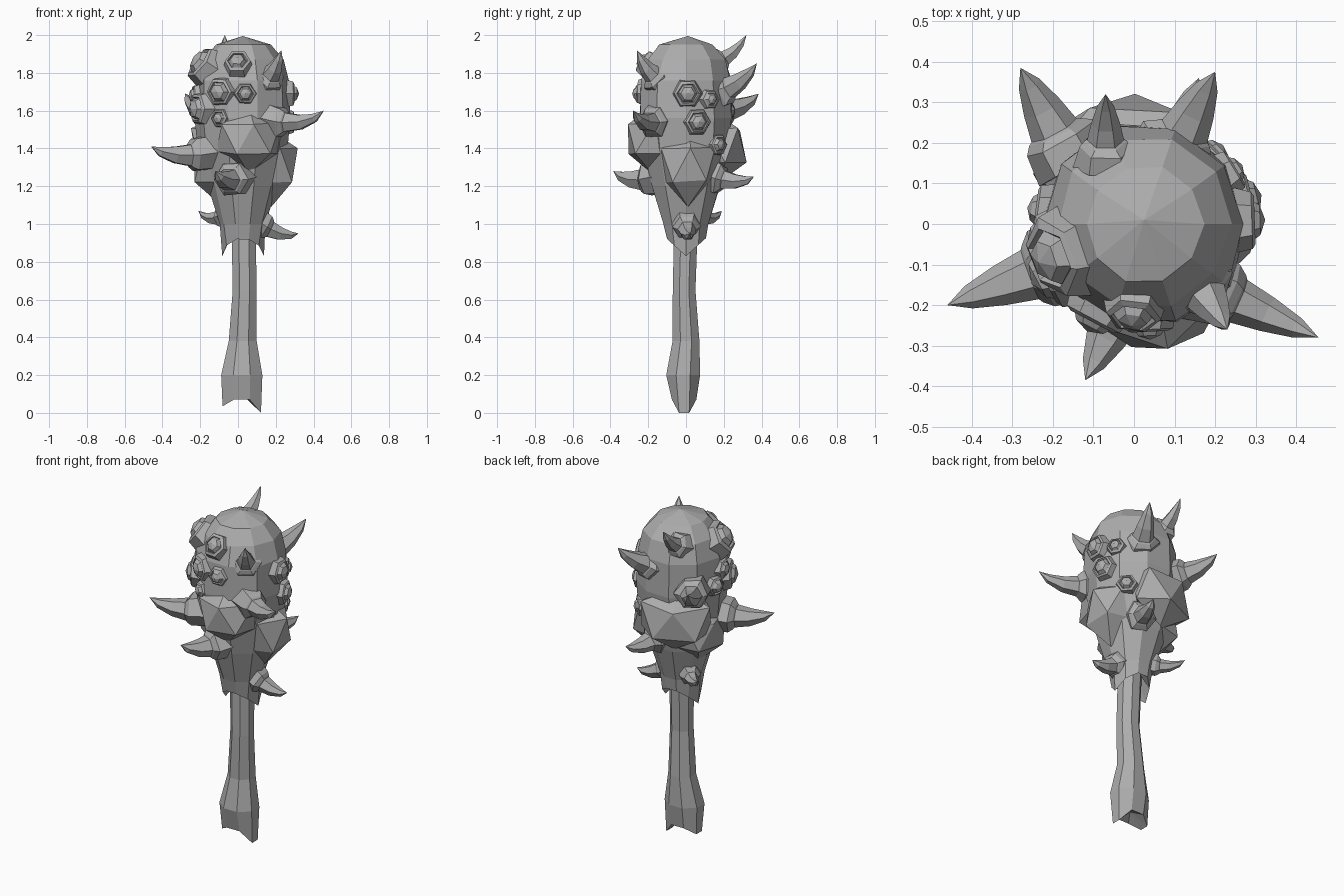
import bpy
import bmesh
import random
from math import cos, sin, pi, radians, atan2
from mathutils import Vector, Matrix

random.seed(4)
old = bpy.data.objects.get("Cube")
if old:
    bpy.data.objects.remove(old, do_unlink=True)

grey = bpy.data.materials.new("plain_grey")
grey.use_nodes = True
tone = (0.42, 0.42, 0.42, 1)
grey.diffuse_color = tone
grey.node_tree.nodes["Principled BSDF"].inputs["Base Color"].default_value = tone

AXIS_X = 0.025
UP = Vector((0, 0, 1))


def finish(name, bm):
    """Clean the mesh and add it to the scene with flat faces."""
    bmesh.ops.remove_doubles(bm, verts=bm.verts, dist=0.0005)
    bmesh.ops.recalc_face_normals(bm, faces=bm.faces)
    mesh = bpy.data.meshes.new(name)
    bm.to_mesh(mesh)
    bm.free()
    mesh.materials.append(grey)
    obj = bpy.data.objects.new(name, mesh)
    bpy.context.collection.objects.link(obj)
    return obj


def loft(name, rings):
    """Skin a list of equal-length point rings; a zero-size ring makes a point."""
    bm = bmesh.new()
    loops = [[bm.verts.new(p) for p in ring] for ring in rings]
    count = len(loops[0])
    for low, high in zip(loops, loops[1:]):
        for i in range(count):
            j = (i + 1) % count
            bm.faces.new((low[i], low[j], high[j], high[i]))
    bm.faces.new(loops[0])
    bm.faces.new(loops[-1])
    return finish(name, bm)


def ring(center, direction, radius, sides, wobble=0.0):
    """Polygon of points around a centre, facing a direction."""
    turn = direction.to_track_quat('Z', 'Y')
    points = []
    for i in range(sides):
        a = 2 * pi * i / sides
        r = radius * (1 + random.uniform(-wobble, wobble))
        points.append(center + turn @ Vector((r * cos(a), r * sin(a), 0)))
    return points


# Handle: an eight-sided shaft with a swollen, broken-off end
def handle():
    sides = 8
    profile = [(0.2, 0.02, -0.015, 0.118, 0.097), (0.38, 0.025, 0, 0.08, 0.077),
               (0.65, 0.035, -0.01, 0.068, 0.065), (1.0, 0.03, 0, 0.07, 0.068)]
    angles = [2 * pi * (i + 0.5) / sides for i in range(sides)]
    rim = []
    for a in angles:
        c = cos(a)
        z = 0.07 if abs(c) < 0.5 else (0.0 if c > 0 else 0.035)
        rim.append(Vector((0.02 + 0.11 * c, -0.01 + 0.07 * sin(a), z)))
    rings = [[Vector((0.02, -0.01, 0.1))] * sides, rim]
    for z, cx, cy, rx, ry in profile:
        rings.append([Vector((cx + rx * cos(a), cy + ry * sin(a), z)) for a in angles])
    loft("handle", rings)


# Head: a ten-sided tapering mass with a ragged lower edge
HEAD = [(1.0, 0.123), (1.2, 0.185), (1.4, 0.24), (1.56, 0.257),
        (1.76, 0.25), (1.87, 0.214), (1.95, 0.145)]


def head_radius(z):
    for (z0, r0), (z1, r1) in zip(HEAD, HEAD[1:]):
        if z <= z1:
            return r0 + (r1 - r0) * (z - z0) / (z1 - z0)
    return HEAD[-1][1]


def head():
    sides = 10
    rings = [ring(Vector((AXIS_X, 0, 0.97)), UP, 0.055, sides)]
    ragged = ring(Vector((AXIS_X, 0, 0.83)), UP, 0.108, sides, 0.05)
    for p in ragged:
        p.z += abs(p.y) * 0.9
    rings.append(ragged)
    for z, r in HEAD:
        rings.append(ring(Vector((AXIS_X, 0, z)), UP, r, sides, 0.03))
    rings.append([Vector((AXIS_X, 0.01, 1.995))] * sides)
    loft("head", rings)


# Burls: faceted swellings around the middle of the head, longer downwards
def burl(name, center, size):
    bm = bmesh.new()
    bmesh.ops.create_icosphere(bm, subdivisions=1, radius=1)
    for v in bm.verts:
        if v.co.z < 0:
            v.co.z *= 1.35
    facing = Matrix.Rotation(atan2(center[1], center[0] - AXIS_X), 4, 'Z')
    place = Matrix.Translation(center) @ facing @ Matrix.Diagonal((*size, 1))
    bmesh.ops.transform(bm, matrix=place, verts=bm.verts)
    for v in bm.verts:
        v.co += Vector([random.uniform(-0.01, 0.01) for _ in range(3)])
    finish(name, bm)


# Horns: a chunky collar with an upturned, tapering spike
def horn(name, base, tip, radius, sag=0.05):
    base, tip = Vector(base), Vector(tip)
    bend = base.lerp(tip, 0.65) - UP * sag
    sides = 6
    steps = [(-0.15, 1.55), (0.11, 1.45), (0.18, 1.1), (0.2, 0.95),
             (0.45, 0.74), (0.75, 0.43), (1.0, 0.0)]
    rings = []
    for t, scale in steps:
        point = base * (1 - t) ** 2 + bend * 2 * t * (1 - t) + tip * t * t
        tangent = (bend - base) * (1 - t) + (tip - bend) * t
        wobble = 0.1 if t < 0.15 else 0.0
        rings.append(ring(point, tangent, radius * scale, sides, wobble))
    loft(name, rings)


# Studs: a raised rim, a shallow groove and a pointed centre
def stud(name, degrees, z, radius):
    a = radians(degrees)
    outward = Vector((cos(a), sin(a), 0))
    center = Vector((AXIS_X, 0, z)) + outward * (head_radius(z) - 0.01)
    normal = outward + UP * (0.7 if z > 1.8 else 0.0)
    normal.normalize()
    steps = [(1.2, -0.5), (1.0, 0.32), (0.8, 0.42), (0.72, 0.3),
             (0.52, 0.6), (0.0, 0.78)]
    loft(name, [ring(center + normal * h * radius, normal, r * radius, 6, 0.05)
                for r, h in steps])


handle()
head()

burl("front_burl", (0.06, -0.17, 1.47), (0.155, 0.19, 0.15))
burl("left_burl", (0.17, 0.01, 1.33), (0.16, 0.16, 0.17))
burl("back_burl", (-0.05, 0.16, 1.43), (0.155, 0.23, 0.16))
burl("right_burl", (-0.11, 0.03, 1.32), (0.14, 0.18, 0.15))

horns = {
    "right_horn": ((-0.19, -0.1, 1.37), (-0.46, -0.2, 1.41), 0.068),
    "left_horn": ((0.19, -0.16, 1.55), (0.455, -0.28, 1.6), 0.06, 0.075),
    "front_low_horn": ((-0.02, -0.18, 1.24), (-0.12, -0.385, 1.28), 0.066),
    "front_top_horn": ((0.16, -0.15, 1.77), (0.23, -0.26, 1.92), 0.056),
    "back_top_horn": ((-0.07, 0.17, 1.86), (-0.07, 0.32, 2.0), 0.048),
    "back_left_horn": ((0.1, 0.18, 1.7), (0.2, 0.375, 1.85), 0.066),
    "back_right_horn": ((-0.17, 0.18, 1.6), (-0.28, 0.385, 1.69), 0.066),
    "back_low_horn": ((0.09, 0.15, 1.25), (0.16, 0.36, 1.25), 0.058),
    "left_small_horn": ((0.12, 0, 1.0), (0.32, 0.02, 0.95), 0.052),
    "right_small_horn": ((-0.07, 0.07, 1.04), (-0.21, 0.19, 1.07), 0.042),
}
for name, shape in horns.items():
    horn(name, *shape)

studs = {
    "front_top_stud": (-97, 1.85, 0.068),
    "front_middle_stud": (-118, 1.7, 0.074),
    "front_left_stud": (-87, 1.69, 0.055),
    "front_right_stud": (-152, 1.61, 0.088),
    "front_low_stud": (-119, 1.56, 0.048),
    "right_top_stud": (-160, 1.84, 0.1),
    "right_middle_stud": (-172, 1.68, 0.06),
    "right_back_stud": (172, 1.6, 0.058),
    "left_top_stud": (2, 1.69, 0.072),
    "left_back_stud": (31, 1.66, 0.05),
    "left_middle_stud": (14, 1.54, 0.068),
    "left_low_stud": (45, 1.42, 0.055),
}
for name, (degrees, z, radius) in studs.items():
    stud(name, degrees, z, radius)
